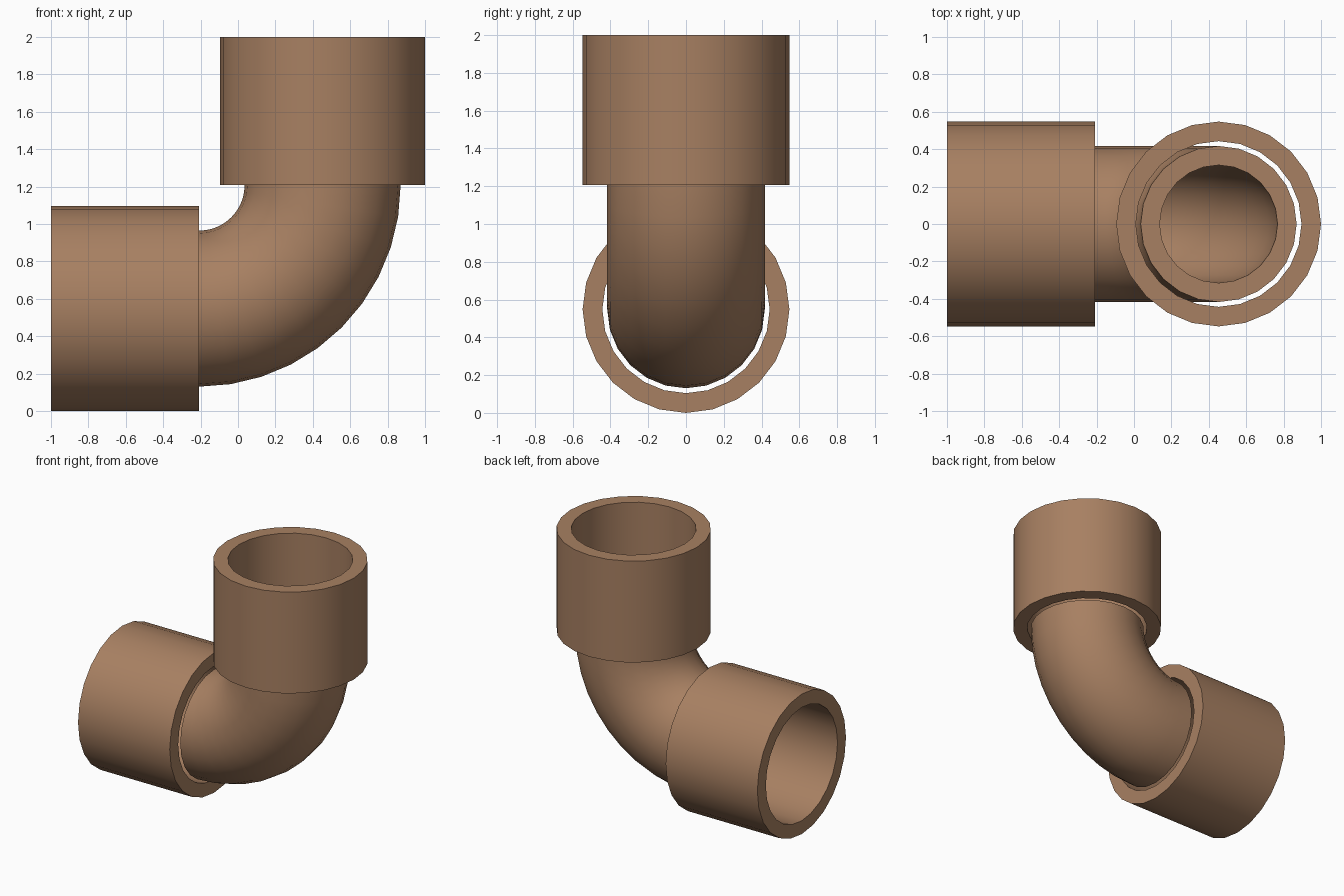
import bpy
import bmesh
from math import sin, cos, pi, radians
from mathutils import Vector

cube = bpy.data.objects.get("Cube")
if cube:
    bpy.data.objects.remove(cube)

SIDES = 24
SLEEVE_R, SLEEVE_HOLE = 0.5475, 0.443
PIPE_R, PIPE_HOLE = 0.417, 0.315
BEND_R = 0.66
CORNER = Vector((-0.2075, 0, 1.2075))   # centre of the bend's arc
SLEEVE_LEN = 0.7925

brown = bpy.data.materials.new("Brown plastic")
colour = (0.39, 0.216, 0.122, 1)
brown.diffuse_color = colour
brown.use_nodes = True
brown.node_tree.nodes["Principled BSDF"].inputs["Base Color"].default_value = colour


def tube(name, path, outer, inner):
    """Hollow tube along (centre, side direction) stations, with flat rims."""
    bm = bmesh.new()
    stations = [(c, u, outer) for c, u in path]
    stations += [(c, u, inner) for c, u in reversed(path)]
    rings = []
    for c, u, r in stations:
        angles = [2 * pi * i / SIDES for i in range(SIDES)]
        rings.append([bm.verts.new(c + r * (u * cos(a) + Vector((0, sin(a), 0))))
                      for a in angles])
    for k, ring in enumerate(rings):
        nxt = rings[(k + 1) % len(rings)]
        for i in range(SIDES):
            j = (i + 1) % SIDES
            bm.faces.new((ring[i], ring[j], nxt[j], nxt[i]))
    bmesh.ops.recalc_face_normals(bm, faces=bm.faces)
    mesh = bpy.data.meshes.new(name)
    bm.to_mesh(mesh)
    bm.free()
    mesh.materials.append(brown)
    ob = bpy.data.objects.new(name, mesh)
    bpy.context.collection.objects.link(ob)
    bpy.ops.object.select_all(action='DESELECT')
    ob.select_set(True)
    bpy.context.view_layer.objects.active = ob
    bpy.ops.object.shade_smooth_by_angle(angle=radians(30))
    return ob


# Quarter-circle elbow
bend = []
for step in range(11):
    a = radians(9 * step)
    u = Vector((cos(a), 0, -sin(a)))
    bend.append((CORNER + u * BEND_R, u))
tube("elbow_pipe", bend, PIPE_R, PIPE_HOLE)

# Wider socket sleeve on each end of the elbow
for name, (end, u), out in (("upper_socket", bend[0], Vector((0, 0, 1))),
                            ("side_socket", bend[-1], Vector((-1, 0, 0)))):
    tube(name, [(end, u), (end + out * SLEEVE_LEN, u)], SLEEVE_R, SLEEVE_HOLE)
